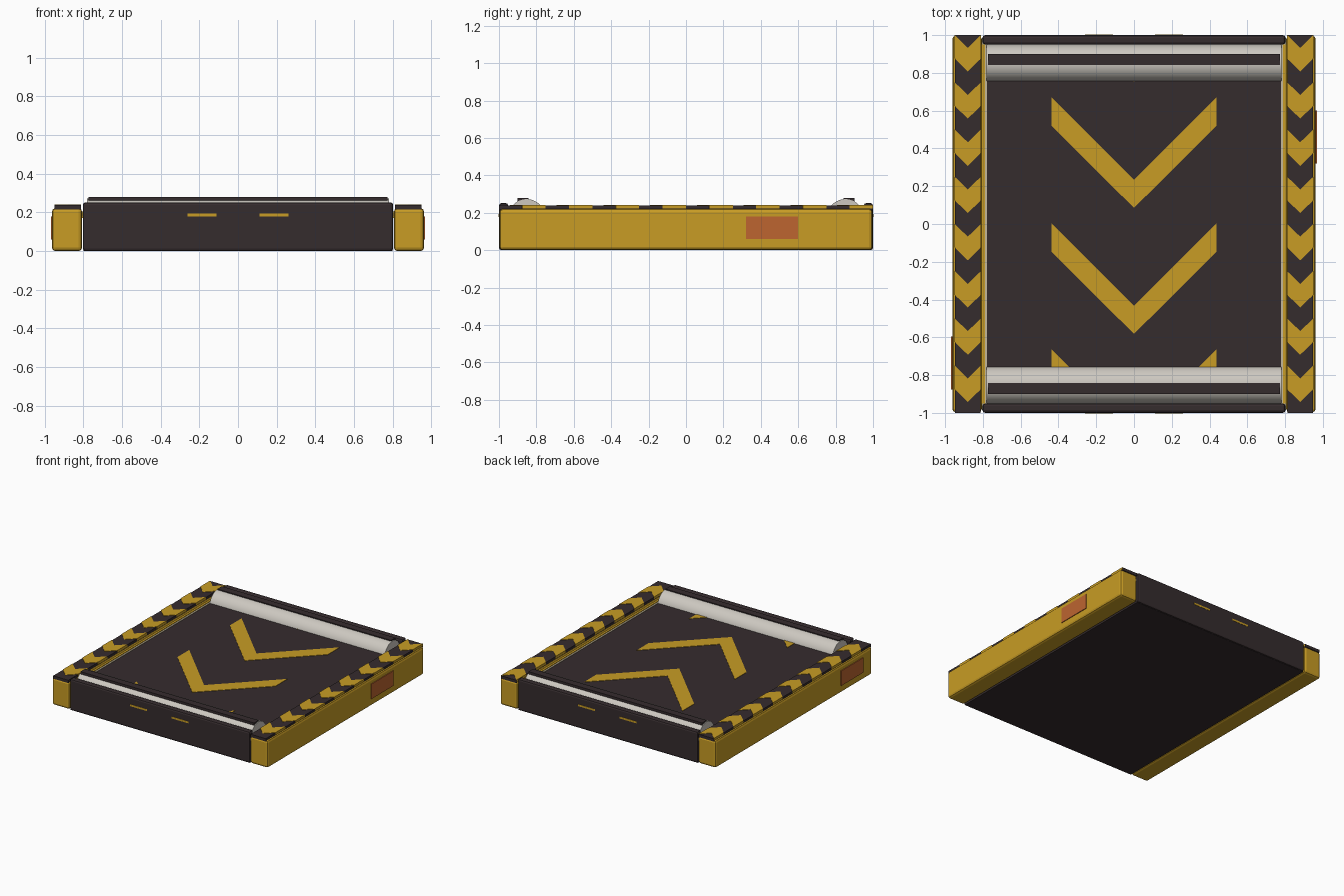
import bpy, bmesh, math
from mathutils import Vector, Matrix

cube = bpy.data.objects.get("Cube")
if cube:
    bpy.data.objects.remove(cube, do_unlink=True)


def material(name, rgb):
    m = bpy.data.materials.new(name)
    m.use_nodes = True
    m.diffuse_color = (*rgb, 1)
    m.node_tree.nodes["Principled BSDF"].inputs["Base Color"].default_value = (*rgb, 1)
    return m


YELLOW = material("safety yellow", (0.58, 0.335, 0.018))
DARK = material("dark rubber", (0.036, 0.025, 0.027))
METAL = material("roller metal", (0.61, 0.58, 0.53))
TAN = material("pale trim", (0.55, 0.48, 0.33))
ORANGE = material("orange label", (0.51, 0.13, 0.03))


def finish(name, bm, mat):
    bmesh.ops.recalc_face_normals(bm, faces=bm.faces)
    mesh = bpy.data.meshes.new(name)
    bm.to_mesh(mesh)
    bm.free()
    mesh.materials.append(mat)
    ob = bpy.data.objects.new(name, mesh)
    bpy.context.collection.objects.link(ob)
    return ob


def box(name, xs, ys, zs, mat, bevel=0, segments=1):
    bm = bmesh.new()
    spans = (xs, ys, zs)
    size = Vector([b - a for a, b in spans])
    mid = Vector([(a + b) / 2 for a, b in spans])
    bmesh.ops.create_cube(bm, size=1, matrix=Matrix.Translation(mid) @ Matrix.Diagonal((*size, 1)))
    ob = finish(name, bm, mat)
    if bevel:
        mod = ob.modifiers.new("Bevel", "BEVEL")
        mod.width, mod.segments = bevel, segments
    return ob


def chevrons(name, x, half, tops, drop, thick, z0, z1, limit):
    """Row of V-shaped plates pointing to the front, trimmed at both ends."""
    bm = bmesh.new()
    for top in tops:
        outline = [(-half, top), (0, top - drop), (half, top), (half, top - thick),
                   (0, top - drop - thick), (-half, top - thick)]
        face = bm.faces.new([bm.verts.new((x + px, py, z0)) for px, py in outline])
        up = bmesh.ops.extrude_face_region(bm, geom=[face])["geom"]
        bmesh.ops.translate(bm, vec=(0, 0, z1 - z0),
                            verts=[g for g in up if isinstance(g, bmesh.types.BMVert)])
    for s in (-1, 1):
        bmesh.ops.bisect_plane(bm, geom=bm.verts[:] + bm.edges[:] + bm.faces[:],
                               plane_co=(0, s * limit, 0), plane_no=(0, s, 0), clear_outer=True)
    return finish(name, bm, YELLOW)


# Base and belt
box("base", (-0.8, 0.8), (-0.99, 0.99), (0, 0.185), DARK)
box("belt", (-0.778, 0.778), (-0.9, 0.9), (0.18, 0.197), DARK)
chevrons("belt_chevrons", 0, 0.437, [0.67 + 0.667 * k for k in (1, 0, -1, -2)],
         0.435, 0.15, 0.195, 0.2, 0.77)

# Side rails with hazard plates, inner trim and labels
for s, side in ((1, "left"), (-1, "right")):
    def span(a, b):
        return tuple(sorted((s * a, s * b)))
    box(side + "_rail", span(0.806, 0.962), (-0.997, 0.997), (0, 0.222), YELLOW, 0.018, 2)
    box(side + "_hazard_plate", span(0.812, 0.948), (-1, 1), (0.215, 0.238), DARK)
    chevrons(side + "_hazard_stripes", s * 0.88, 0.069, [1 - 0.25 * k for k in range(8)],
             0.067, 0.125, 0.222, 0.241, 1)
    box(side + "_rail_lip", span(0.79, 0.81), (-0.95, 0.95), (0.17, 0.205), YELLOW)
    box(side + "_trim", span(0.777, 0.79), (-0.95, 0.95), (0.175, 0.2), TAN)
    box(side + "_trim_end", span(0.785, 0.805), (-0.985, 0.985), (0.18, 0.2), TAN)
    y = 0.32 if s > 0 else -0.875
    box(side + "_label", span(0.96, 0.968), (y, y + 0.28), (0.06, 0.18), ORANGE)

# Rollers, their covers, end bumpers and end markers
for s, end in ((1, "back"), (-1, "front")):
    def span(a, b):
        return tuple(sorted((s * a, s * b)))
    bm = bmesh.new()
    turn = Matrix.Translation((0, s * 0.852, 0.174)) @ Matrix.Rotation(math.pi / 2, 4, "Y")
    bmesh.ops.create_cone(bm, cap_ends=True, segments=48, radius1=0.099, radius2=0.099,
                          depth=1.56, matrix=turn)
    roller = finish(end + "_roller", bm, METAL)
    for p in roller.data.polygons:
        p.use_smooth = abs(p.normal.x) < 0.5
    box(end + "_roller_cover", (-0.774, 0.774), span(0.843, 0.9), (0.25, 0.28), DARK)
    box(end + "_bumper", (-0.802, 0.802), span(0.95, 1), (0, 0.252), DARK, 0.014, 2)
    for x in (-0.185, 0.185):
        box(end + "_marker", (x - 0.075, x + 0.075), span(0.998, 1.002), (0.178, 0.193), YELLOW)
